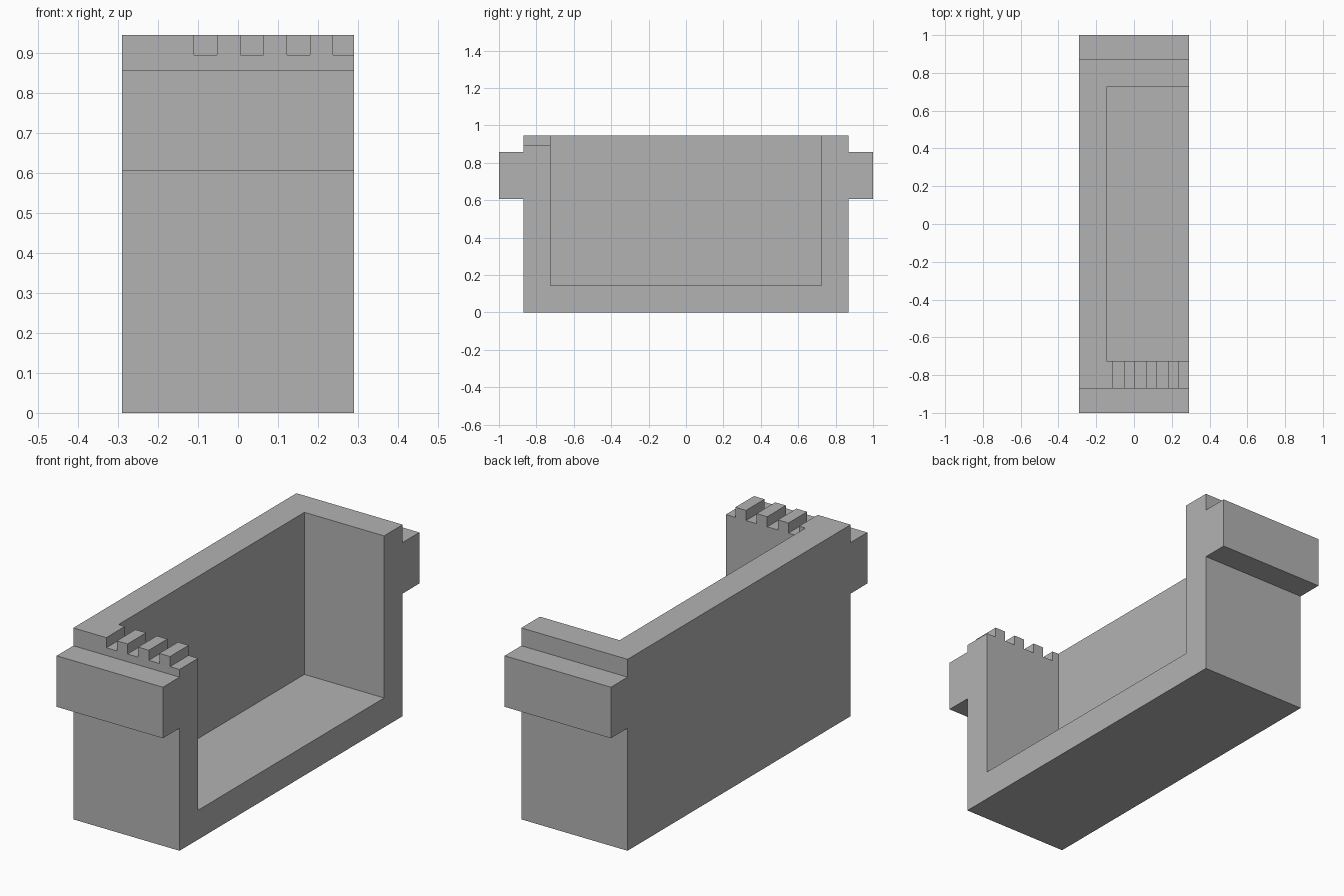
import bpy
import bmesh
from mathutils import Matrix, Vector

cube = bpy.data.objects.get("Cube")
if cube:
    bpy.data.objects.remove(cube, do_unlink=True)

# Overall sizes
HALF_X, BODY_Y, TOP = 0.29, 0.87, 0.945
LIP_Y, LIP_LOW, LIP_HIGH = 1.0, 0.605, 0.857
WALL = 0.145
NOTCH, NOTCH_FLOOR = 0.058, 0.895
OVER = 0.1  # how far cutters run past the surface

grey = bpy.data.materials.new("mid_grey")
grey.use_nodes = True
colour = (0.45, 0.45, 0.45, 1)
grey.diffuse_color = colour
grey.node_tree.nodes["Principled BSDF"].inputs["Base Color"].default_value = colour


def finish(name, bm):
    bmesh.ops.recalc_face_normals(bm, faces=bm.faces)
    mesh = bpy.data.meshes.new(name)
    bm.to_mesh(mesh)
    bm.free()
    mesh.materials.append(grey)
    obj = bpy.data.objects.new(name, mesh)
    bpy.context.collection.objects.link(obj)
    return obj


def box(name, low, high):
    low, high = Vector(low), Vector(high)
    bm = bmesh.new()
    place = Matrix.Translation((low + high) / 2) @ Matrix.Diagonal((*(high - low), 1))
    bmesh.ops.create_cube(bm, size=1, matrix=place)
    return finish(name, bm)


def cut(target, cutter):
    cutter.hide_render = True
    mod = target.modifiers.new("cut", "BOOLEAN")
    mod.operation, mod.solver, mod.object = "DIFFERENCE", "EXACT", cutter
    bpy.context.view_layer.objects.active = target
    bpy.ops.object.modifier_apply(modifier=mod.name)
    bpy.data.objects.remove(cutter, do_unlink=True)


# Solid body with a lip at each end: half outline mirrored, then extruded along x
half = [(BODY_Y, 0), (BODY_Y, LIP_LOW), (LIP_Y, LIP_LOW),
        (LIP_Y, LIP_HIGH), (BODY_Y, LIP_HIGH), (BODY_Y, TOP)]
outline = half + [(-y, z) for y, z in reversed(half)]
bm = bmesh.new()
face = bm.faces.new([bm.verts.new((-HALF_X, y, z)) for y, z in outline])
extruded = bmesh.ops.extrude_face_region(bm, geom=[face], use_keep_orig=True)
moved = [v for v in extruded["geom"] if isinstance(v, bmesh.types.BMVert)]
bmesh.ops.translate(bm, verts=moved, vec=(2 * HALF_X, 0, 0))
body = finish("trough_body", bm)

# Cavity, open at the top and on the left side
inner_y = BODY_Y - WALL
cut(body, box("cavity_cutter", (WALL - HALF_X, -inner_y, WALL),
              (HALF_X + OVER, inner_y, TOP + OVER)))

# Row of notches across the top of the front wall; the last one is open-ended
for i in range(4):
    start = -0.11 + 2 * i * NOTCH
    end = start + NOTCH if i < 3 else HALF_X + OVER
    cut(body, box("notch_cutter", (start, -BODY_Y - OVER, NOTCH_FLOOR),
                  (end, -inner_y + OVER, TOP + OVER)))
